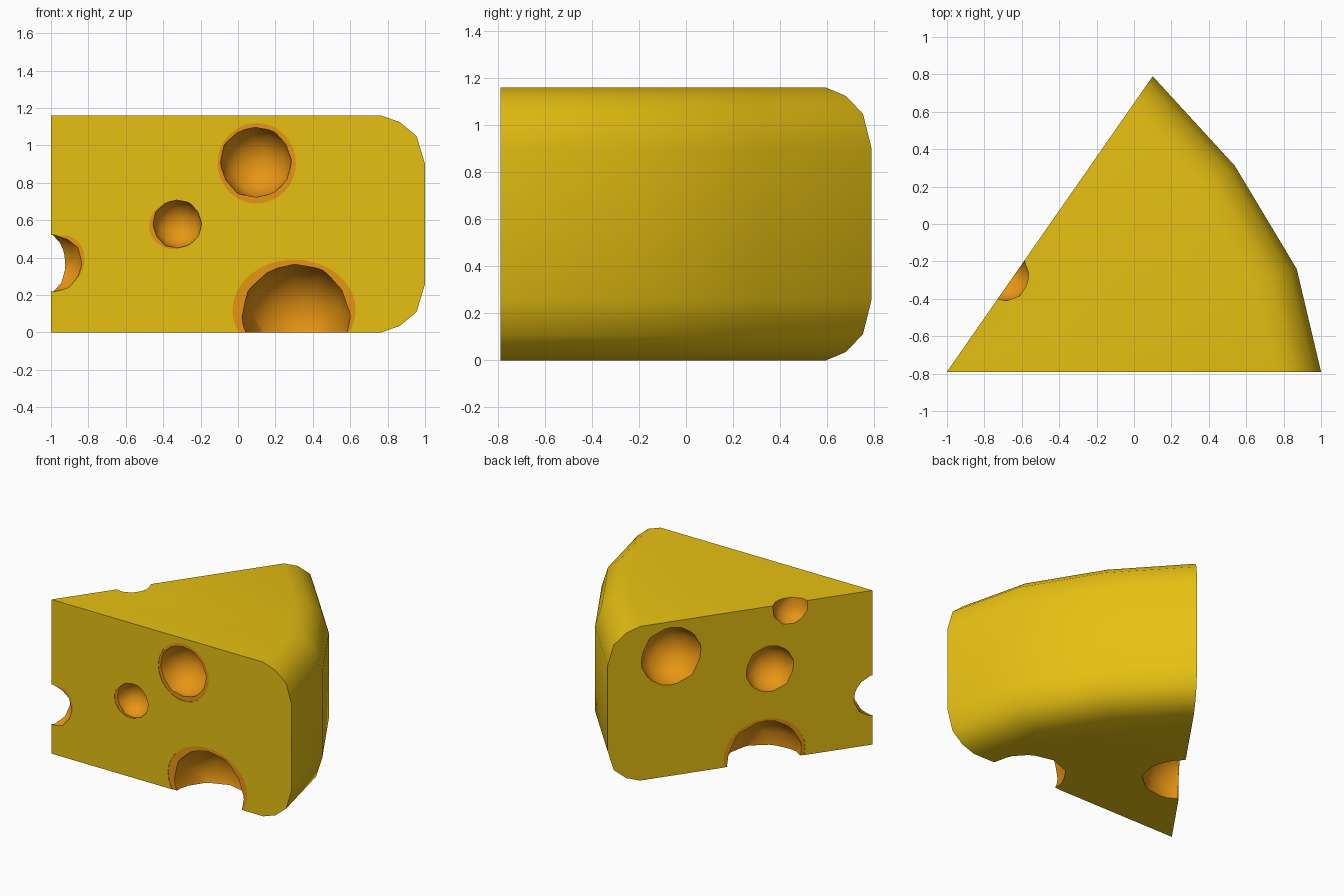
import bpy, bmesh, math
from mathutils import Vector, Matrix

if "Cube" in bpy.data.objects:
    bpy.data.objects.remove(bpy.data.objects["Cube"])


def material(name, color):
    m = bpy.data.materials.new(name)
    m.diffuse_color = (*color, 1)
    m.use_nodes = True
    m.node_tree.nodes["Principled BSDF"].inputs["Base Color"].default_value = m.diffuse_color
    return m


yellow = material("cheese_yellow", (0.80, 0.53, 0.006))
orange = material("hole_orange", (0.80, 0.30, 0.007))

H = 1.16
APEX = Vector((-1, -0.79, 0))
RIND = [Vector(p) for p in ((1, -0.79, 0), (0.87, -0.24, 0), (0.54, 0.31, 0), (0.10, 0.79, 0))]
# rounded rind profile: (inset from the rim, height)
PROFILE = [(0.235, 0), (0.135, 0.035), (0.045, 0.11), (0, 0.26),
           (0, 0.90), (0.045, 1.05), (0.135, 1.125), (0.235, H)]


def add_object(name, bm, mats):
    bmesh.ops.recalc_face_normals(bm, faces=bm.faces)
    me = bpy.data.meshes.new(name)
    bm.to_mesh(me)
    bm.free()
    for m in mats:
        me.materials.append(m)
    ob = bpy.data.objects.new(name, me)
    bpy.context.collection.objects.link(ob)
    return ob


# cheese wedge: profile swept along the rind, closed to the apex edge
bm = bmesh.new()
low = bm.verts.new(APEX)
high = bm.verts.new(APEX + Vector((0, 0, H)))
rows = []
for p in RIND:
    d = p - APEX
    rows.append([bm.verts.new(APEX + d * (1 - r / d.length) + Vector((0, 0, z))) for r, z in PROFILE])
for a, b in zip(rows, rows[1:]):
    for i in range(len(PROFILE) - 1):
        bm.faces.new((a[i], b[i], b[i + 1], a[i + 1]))
bm.faces.new([low] + [r[0] for r in rows])
bm.faces.new([high] + [r[-1] for r in rows])
bm.faces.new([low] + rows[0] + [high])
bm.faces.new([low] + rows[-1] + [high])
wedge = add_object("cheese_wedge", bm, [yellow, orange])
bpy.context.view_layer.objects.active = wedge
wedge.select_set(True)


def cut(bm):
    cutter = add_object("hole_cutter", bm, [orange])
    cutter.hide_render = True
    mod = wedge.modifiers.new("hole", "BOOLEAN")
    mod.operation = "DIFFERENCE"
    mod.solver = "EXACT"
    mod.material_mode = "TRANSFER"
    mod.object = cutter
    bpy.ops.object.modifier_apply(modifier=mod.name)
    bpy.data.objects.remove(cutter)


def hole(center, r):
    bm = bmesh.new()
    bmesh.ops.create_icosphere(bm, subdivisions=2, radius=r * 1.02, matrix=Matrix.Translation(center)
                               @ Matrix.Rotation(0.3, 4, "X") @ Matrix.Rotation(0.4, 4, "Z"))
    cut(bm)


def rim(center, angle, rx, rz):
    # very shallow orange disc sunk into a cut face
    bm = bmesh.new()
    bmesh.ops.create_cone(bm, cap_ends=True, segments=32, radius1=1, radius2=1, depth=1,
                          matrix=Matrix.Translation(center) @ Matrix.Rotation(angle, 4, "Z")
                          @ Matrix.Rotation(math.pi / 2, 4, "X") @ Matrix.Diagonal((rx, rz, 0.006, 1)))
    cut(bm)


side = RIND[-1] - APEX
side_angle = math.atan2(side.y, side.x)
normal = Vector((-side.y, side.x, 0)).normalized()


def on_side(t, z, out=0):
    return APEX + side * t + normal * out + Vector((0, 0, z))


# orange rims around the holes
for x, z, rx, rz in ((0.10, 0.905, 0.21, 0.215), (0.30, 0.12, 0.33, 0.27),
                     (-0.345, 0.57, 0.13, 0.125), (-0.93, 0.39, 0.11, 0.13)):
    rim(Vector((x, -0.79, z)), 0, rx, rz)
rim(on_side(0.408, 0.06), side_angle, 0.295, 0.26)

# holes in the front face, the apex edge and the left face
for x, y, z, r in ((0.095, -0.79, 0.91, 0.19), (0.31, -0.79, 0.08, 0.29),
                   (-0.325, -0.79, 0.58, 0.13), (-0.985, -0.82, 0.37, 0.155)):
    hole(Vector((x, y, z)), r)
for t, z, r, out in ((0.76, 0.90, 0.22, 0), (0.387, 0.69, 0.175, 0),
                     (0.31, 1.13, 0.135, 0.04), (0.408, 0.03, 0.275, 0)):
    hole(on_side(t, z, out), r)

bpy.ops.object.shade_smooth_by_angle(angle=math.radians(40))
